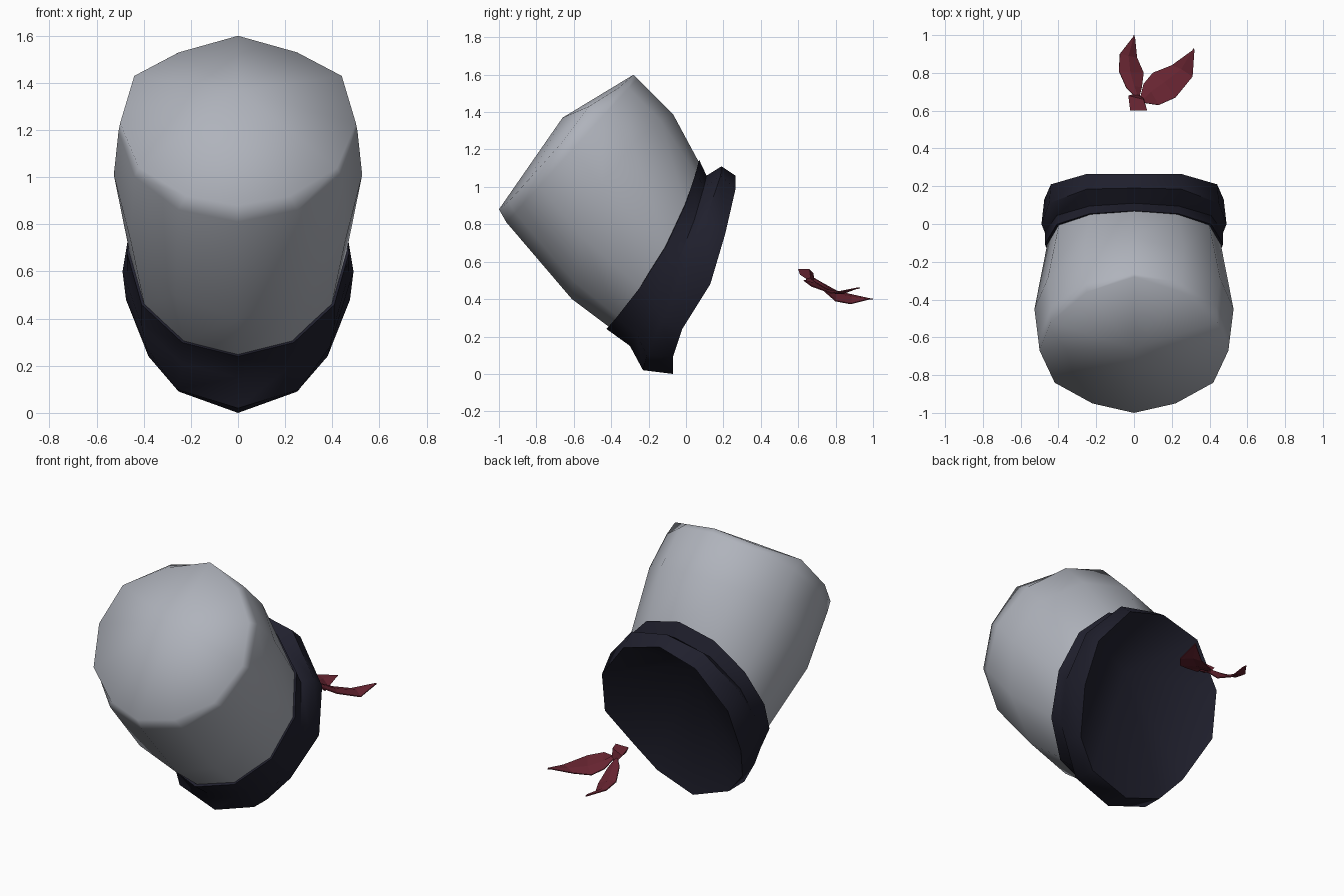
import bpy, math
from mathutils import Vector

cube = bpy.data.objects.get("Cube")
if cube:
    bpy.data.objects.remove(cube, do_unlink=True)

SIDES = 12


def material(name, rgb):
    m = bpy.data.materials.new(name)
    m.use_nodes = True
    m.diffuse_color = (*rgb, 1)
    bsdf = m.node_tree.nodes["Principled BSDF"]
    bsdf.inputs["Base Color"].default_value = (*rgb, 1)
    bsdf.inputs["Roughness"].default_value = 0.8
    return m


def make(name, verts, faces, mat, smooth_angle=None):
    me = bpy.data.meshes.new(name)
    me.from_pydata(verts, [], faces)
    me.validate()
    me.materials.append(mat)
    ob = bpy.data.objects.new(name, me)
    bpy.context.collection.objects.link(ob)
    bpy.ops.object.select_all(action='DESELECT')
    ob.select_set(True)
    bpy.context.view_layer.objects.active = ob
    # consistent outward normals
    bpy.ops.object.mode_set(mode='EDIT')
    bpy.ops.mesh.select_all(action='SELECT')
    bpy.ops.mesh.normals_make_consistent(inside=False)
    bpy.ops.object.mode_set(mode='OBJECT')
    if smooth_angle:
        bpy.ops.object.shade_smooth_by_angle(angle=math.radians(smooth_angle))
    return ob


def ring(back, front, half_width, shift=(0, 0)):
    """Tilted ring through two (y, z) points; shift moves its sides in y and z."""
    b, f = Vector((0, *back)), Vector((0, *front))
    centre, half = (b + f) / 2, (b - f) / 2
    points = []
    for i in range(SIDES):
        t = math.tau * i / SIDES
        p = centre + half * math.cos(t) + Vector((0, *shift)) * math.sin(t) ** 2
        points.append(p + Vector((half_width * math.sin(t), 0, 0)))
    return points


def mirrored(half):
    """Full ring from its left half, listed from back to front."""
    left = [Vector(p) for p in half]
    return left + [Vector((-p.x, p.y, p.z)) for p in left[-2:0:-1]]


def loft(name, rings, mat, angle, start=None, end=None):
    """Skin the rings, with an optional fan to a point at either end."""
    verts = [p for r in rings for p in r]
    faces = []
    for k in range(len(rings) - 1):
        for i in range(SIDES):
            j = (i + 1) % SIDES
            a, b = k * SIDES, (k + 1) * SIDES
            faces.append((a + i, a + j, b + j, b + i))
    for tip, base in ((start, 0), (end, (len(rings) - 1) * SIDES)):
        if tip:
            verts.append(Vector((0, *tip)))
            apex = len(verts) - 1
            faces += [(base + i, base + (i + 1) % SIDES, apex) for i in range(SIDES)]
    return make(name, verts, faces, mat, angle)


def strip(name, rows, mat):
    """Creased cloth strip from rows of three points."""
    verts = [p for row in rows for p in row]
    faces = []
    for k in range(len(rows) - 1):
        for c in range(2):
            a = k * 3 + c
            faces.append((a, a + 1, a + 4, a + 3))
    ob = make(name, verts, faces, mat)
    mod = ob.modifiers.new("thickness", 'SOLIDIFY')
    mod.thickness = 0.006
    mod.offset = 0
    return ob


grey = material("pale grey cloth", (0.43, 0.45, 0.50))
navy = material("dark navy cloth", (0.014, 0.014, 0.026))
red = material("dark red ribbon", (0.138, 0.018, 0.031))

# Crown with a domed top pinched up at the back, tucked into the band
crown_rim = mirrored([
    (0, -0.28, 1.60), (0.25, -0.36, 1.53), (0.44, -0.52, 1.43), (0.50, -0.67, 1.23),
    (0.42, -0.84, 1.04), (0.22, -0.95, 0.92), (0, -1.0, 0.88),
])
loft("crown", [
    crown_rim,
    ring((-0.26, 1.58), (-0.96, 0.81), 0.507),
    ring((-0.07, 1.39), (-0.61, 0.40), 0.527, (-0.11, 0.115)),
    ring((0.07, 1.13), (-0.41, 0.25), 0.46, (0.06, -0.01)),
    ring((0.10, 1.03), (-0.29, 0.19), 0.43, (0.06, -0.03)),
], grey, 85, start=(-0.66, 1.37))

# Band with a flared, egg-shaped lower lip and a deep hollow underside
lip_top = mirrored([
    (0, 0.19, 1.11), (0.25, 0.185, 1.06), (0.45, 0.11, 0.84), (0.49, 0.0, 0.60),
    (0.39, -0.13, 0.28), (0.26, -0.21, 0.10), (0, -0.23, 0.02),
])
lip_bottom = mirrored([
    (0, 0.265, 1.06), (0.25, 0.265, 0.99), (0.44, 0.21, 0.75), (0.475, 0.13, 0.48),
    (0.38, -0.02, 0.24), (0.25, -0.07, 0.09), (0, -0.07, 0.0),
])
loft("band", [
    ring((0.065, 1.12), (-0.40, 0.25), 0.44, (0.05, -0.01)),
    ring((0.07, 1.145), (-0.425, 0.24), 0.472, (0.07, -0.01)),
    ring((0.11, 1.06), (-0.30, 0.15), 0.472, (0.05, -0.01)),
    lip_top,
    lip_bottom,
], navy, 45, end=(-0.08, 0.83))

# Ribbon knot
make("ribbon_knot", [
    (-0.02, 0.60, 0.56), (0.07, 0.60, 0.56), (0.05, 0.66, 0.56), (-0.03, 0.68, 0.54),
    (-0.01, 0.61, 0.53), (0.06, 0.61, 0.53), (0.05, 0.67, 0.49), (0.01, 0.69, 0.49),
], [(0, 1, 2, 3), (4, 5, 6, 7), (0, 1, 5, 4), (1, 2, 6, 5), (2, 3, 7, 6), (3, 0, 4, 7)], red)

# Ribbon tails
strip("ribbon_tail_left", [
    [(0.03, 0.66, 0.51), (0.04, 0.65, 0.52), (0.06, 0.64, 0.50)],
    [(0.05, 0.74, 0.46), (0.09, 0.70, 0.48), (0.13, 0.63, 0.50)],
    [(0.10, 0.80, 0.43), (0.16, 0.75, 0.45), (0.22, 0.67, 0.47)],
    [(0.20, 0.84, 0.43), (0.25, 0.82, 0.44), (0.31, 0.78, 0.43)],
    [(0.31, 0.92, 0.46), (0.315, 0.93, 0.46), (0.32, 0.92, 0.46)],
], red)
strip("ribbon_tail_right", [
    [(0.01, 0.67, 0.52), (0.02, 0.67, 0.51), (0.03, 0.68, 0.49)],
    [(-0.04, 0.72, 0.49), (0.0, 0.73, 0.48), (0.04, 0.72, 0.46)],
    [(-0.08, 0.81, 0.44), (-0.02, 0.80, 0.43), (0.05, 0.80, 0.39)],
    [(-0.075, 0.90, 0.42), (-0.03, 0.89, 0.41), (0.015, 0.88, 0.375)],
    [(-0.005, 0.99, 0.40), (0.0, 1.0, 0.40), (0.005, 0.98, 0.40)],
], red)
